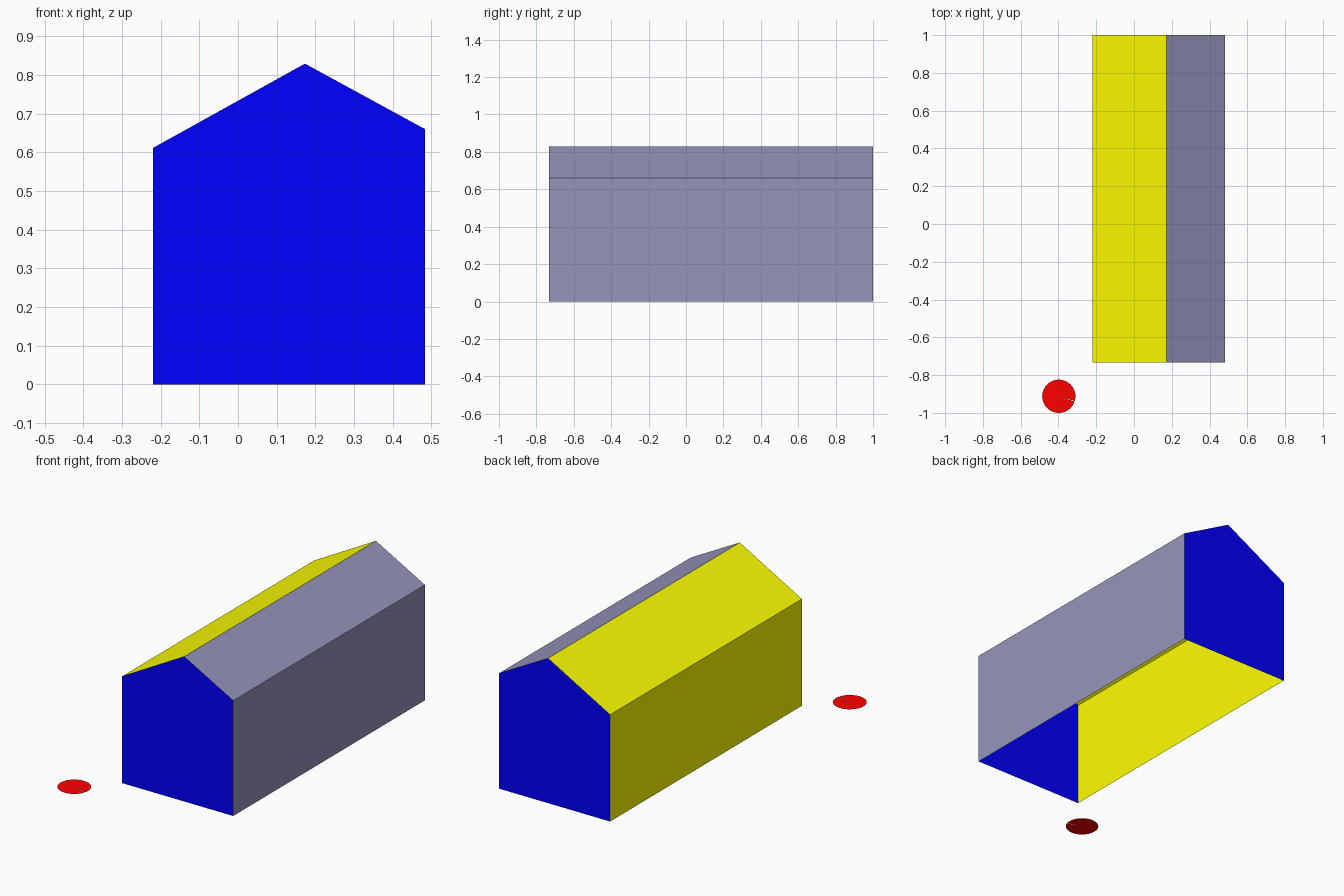
import bpy
from math import cos, sin, radians

if "Cube" in bpy.data.objects:
    bpy.data.objects.remove(bpy.data.objects["Cube"])

FRONT, BACK = -0.733, 1.0
# gable outline: left foot, left eave, ridge, right eave, right foot (x, z)
GABLE = [(-0.22, 0), (-0.22, 0.611), (0.173, 0.829), (0.483, 0.66), (0.483, 0)]


def material(name, rgb):
    mat = bpy.data.materials.new(name)
    mat.diffuse_color = (*rgb, 1)
    mat.use_nodes = True
    mat.node_tree.nodes["Principled BSDF"].inputs["Base Color"].default_value = mat.diffuse_color
    return mat


yellow = material("yellow", (1, 1, 0))
lavender = material("lavender", (0.3, 0.3, 0.5))
blue = material("blue", (0, 0, 1))
red = material("red", (1, 0, 0))


def panel(name, points, mat):
    mesh = bpy.data.meshes.new(name)
    mesh.from_pydata(points, [], [range(len(points))])
    mesh.materials.append(mat)
    obj = bpy.data.objects.new(name, mesh)
    bpy.context.collection.objects.link(obj)
    return obj


# walls and roof slopes: each gable edge swept from front to back, open below
names = ["left_wall", "left_roof", "right_roof", "right_wall"]
mats = [yellow, yellow, lavender, lavender]
for name, mat, (x0, z0), (x1, z1) in zip(names, mats, GABLE, GABLE[1:]):
    panel(name, [(x0, FRONT, z0), (x1, FRONT, z1), (x1, BACK, z1), (x0, BACK, z0)][::-1], mat)

# gable ends
panel("front_gable", [(x, FRONT, z) for x, z in reversed(GABLE)], blue)
panel("back_gable", [(x, BACK, z) for x, z in GABLE], blue)

# flat ground disc with a narrow slit from its centre to the rim
CX, CY, R, N = -0.398, -0.912, 0.088, 64
SLIT, GAP = -17.5, 2.0
rim = []
for i in range(N + 1):
    a = radians(SLIT + GAP / 2 + (360 - GAP) * i / N)
    rim.append((CX + R * cos(a), CY + R * sin(a), 0))
panel("ground_disc", [(CX, CY, 0)] + rim, red)
